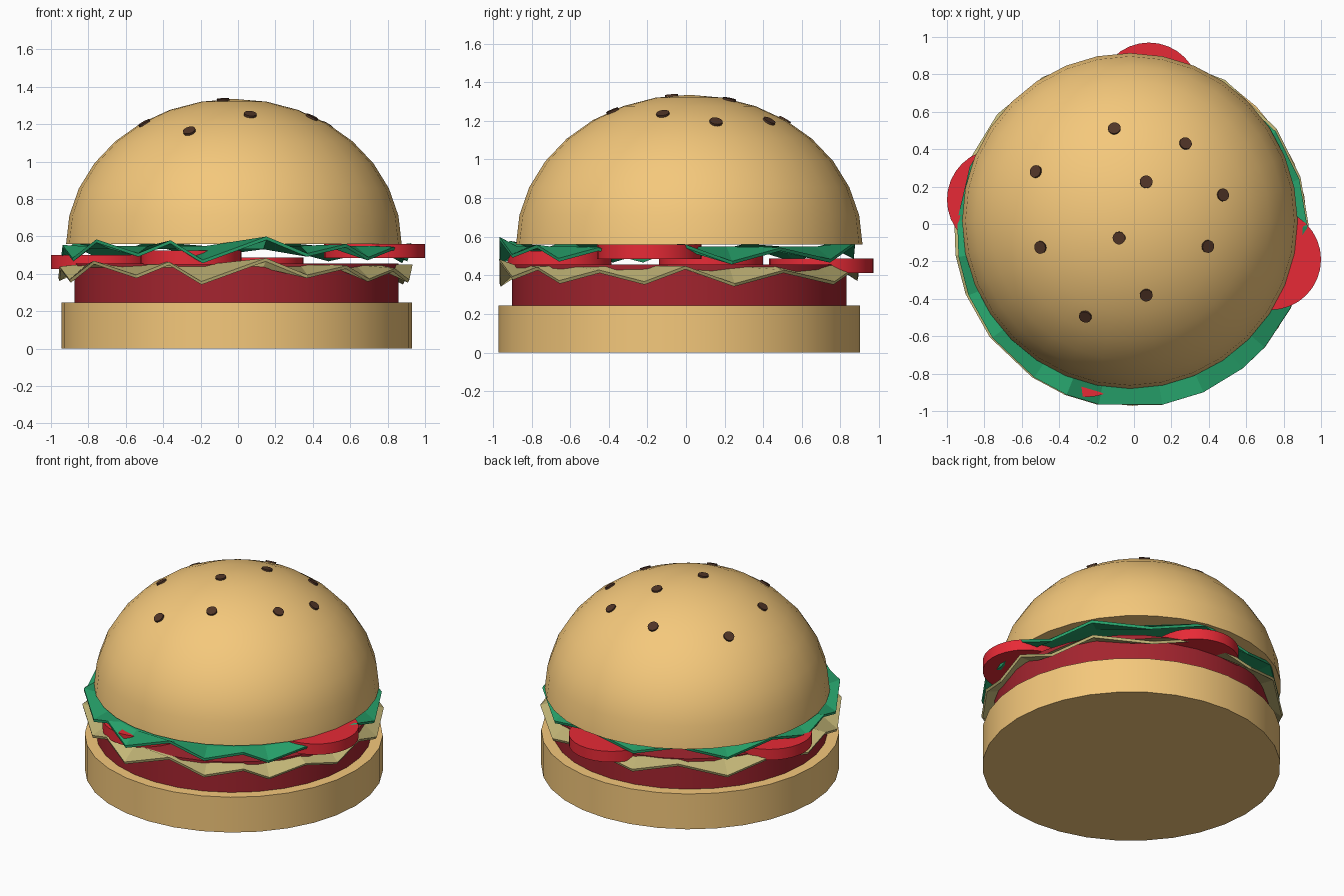
import bpy, bmesh, math
from mathutils import Vector

if "Cube" in bpy.data.objects:
    bpy.data.objects.remove(bpy.data.objects["Cube"])


def material(name, rgb):
    m = bpy.data.materials.new(name)
    m.diffuse_color = (*rgb, 1)
    m.use_nodes = True
    m.node_tree.nodes["Principled BSDF"].inputs["Base Color"].default_value = m.diffuse_color
    return m


BUN = material("bun_tan", (0.91, 0.58, 0.20))
MEAT = material("patty_red", (0.37, 0.018, 0.028))
TOMATO = material("tomato_red", (0.80, 0.023, 0.037))
LEAF = material("lettuce_green", (0.02, 0.37, 0.15))
CHEESE = material("cheese_yellow", (0.56, 0.48, 0.19))
SEED = material("seed_brown", (0.08, 0.035, 0.02))


def smooth(obj, angle=35):
    bpy.ops.object.select_all(action='DESELECT')
    obj.select_set(True)
    bpy.context.view_layer.objects.active = obj
    bpy.ops.object.shade_smooth_by_angle(angle=math.radians(angle))


def finish(bm, name, mat):
    bmesh.ops.recalc_face_normals(bm, faces=bm.faces)
    mesh = bpy.data.meshes.new(name)
    bm.to_mesh(mesh)
    bm.free()
    mesh.materials.append(mat)
    obj = bpy.data.objects.new(name, mesh)
    bpy.context.collection.objects.link(obj)
    return obj


def disc(name, x, y, z0, z1, r, mat, sides=32):
    bpy.ops.mesh.primitive_cylinder_add(vertices=sides, radius=r, depth=z1 - z0,
                                        location=(x, y, (z0 + z1) / 2))
    obj = bpy.context.object
    obj.name = name
    obj.data.materials.append(mat)
    smooth(obj)
    return obj


# bottom bun and patty
disc("bottom_bun", -0.008, -0.035, 0, 0.245, 0.937, BUN)
disc("patty", -0.008, -0.035, 0.245, 0.455, 0.865, MEAT)

# tomato slices
for i, (x, y, z) in enumerate([(0.73, -0.19, 0.485), (-0.25, -0.655, 0.45),
                               (-0.73, 0.13, 0.425), (0.08, 0.70, 0.412)]):
    disc(f"tomato_slice_{i + 1}", x, y, z, z + 0.075, 0.27, TOMATO)

# zigzag rim shared by cheese and lettuce: (angle, height)
RIM = [(2, .44), (17.6, .35), (35, .42), (58, .36), (80, .45), (102, .38),
       (120, .45), (139, .36), (158, .44), (176, .37), (188, .43), (201, .36),
       (217, .46), (236, .385), (248, .455), (259, .35), (280, .475),
       (294, .385), (309, .435), (319, .365), (334, .42), (349, .36)]


def leaf(name, center, lift, r_in, z_in, r_out, mat):
    bm = bmesh.new()
    inner, outer = [], []
    for deg, z in RIM:
        c, s = math.cos(math.radians(deg)), math.sin(math.radians(deg))
        inner.append(bm.verts.new((center[0] + r_in * c, center[1] + r_in * s, z_in)))
        outer.append(bm.verts.new((center[0] + r_out * c, center[1] + r_out * s, z + lift)))
    bm.faces.new(inner)
    n = len(RIM)
    for i in range(n):
        j = (i + 1) % n
        bm.faces.new((inner[i], outer[i], outer[j], inner[j]))
    obj = finish(bm, name, mat)
    mod = obj.modifiers.new("thickness", 'SOLIDIFY')
    mod.thickness = 0.018
    mod.offset = 0
    return obj


leaf("cheese", (-0.015, -0.035), 0.0, 0.85, 0.44, 0.945, CHEESE)
leaf("lettuce", (-0.01, -0.045), 0.115, 0.84, 0.54, 0.935, LEAF)

# domed top bun
CX, CY, CZ, R, H = -0.022, 0.017, 0.56, 0.897, 0.775
bm = bmesh.new()
bmesh.ops.create_uvsphere(bm, u_segments=32, v_segments=16, radius=1)
bmesh.ops.delete(bm, geom=[v for v in bm.verts if v.co.z < -0.01], context='VERTS')
bmesh.ops.holes_fill(bm, edges=[e for e in bm.edges if e.is_boundary])
for v in bm.verts:
    v.co = Vector((CX + R * v.co.x, CY + R * v.co.y, CZ + H * v.co.z))
smooth(finish(bm, "top_bun", BUN))

# seeds lying on the dome
for i, (x, y) in enumerate([(-.105, .51), (.275, .43), (-.525, .28), (.065, .225),
                            (.475, .155), (-.08, -.075), (-.5, -.125),
                            (.395, -.12), (.065, -.38), (-.26, -.495)]):
    dx, dy = (x - CX) / R, (y - CY) / R
    dz = math.sqrt(1 - dx * dx - dy * dy)
    normal = Vector((dx / R, dy / R, dz / H)).normalized()
    seed = disc(f"seed_{i + 1}", x, y, 0, 0.012, 0.034, SEED, 16)
    seed.location = Vector((x, y, CZ + H * dz)) + normal * 0.001
    seed.rotation_euler = normal.to_track_quat('Z', 'Y').to_euler()
